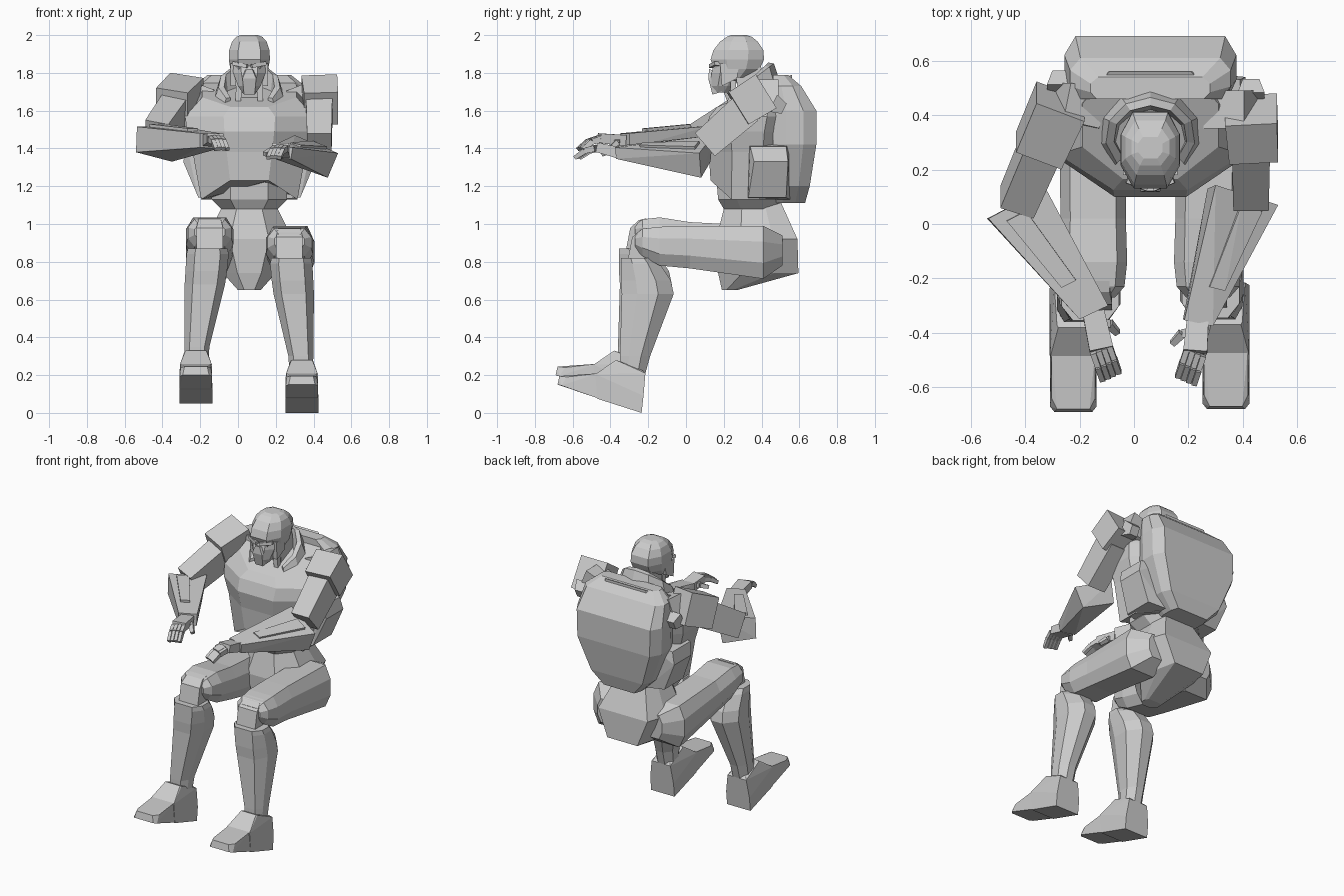
import bpy, bmesh, math
from mathutils import Vector as V

if "Cube" in bpy.data.objects:
    bpy.data.objects.remove(bpy.data.objects["Cube"])

grey = bpy.data.materials.new("plain grey")
grey.diffuse_color = (0.6, 0.6, 0.6, 1)
grey.use_nodes = True
grey.node_tree.nodes["Principled BSDF"].inputs["Base Color"].default_value = grey.diffuse_color
CX = 0.06  # body midline


def finish(name, bm):
    bmesh.ops.recalc_face_normals(bm, faces=bm.faces)
    me = bpy.data.meshes.new(name)
    bm.to_mesh(me)
    bm.free()
    me.materials.append(grey)
    ob = bpy.data.objects.new(name, me)
    bpy.context.collection.objects.link(ob)
    return ob


def loft(name, rings):
    """Skin rings of equal point count and cap both ends."""
    bm = bmesh.new()
    vs = [[bm.verts.new(p) for p in r] for r in rings]
    n = len(vs[0])
    for a, b in zip(vs, vs[1:]):
        for i in range(n):
            j = (i + 1) % n
            bm.faces.new((a[i], a[j], b[j], b[i]))
    bm.faces.new(vs[0])
    bm.faces.new(vs[-1])
    return finish(name, bm)


def hull(name, pts):
    bm = bmesh.new()
    for p in pts:
        bm.verts.new(p)
    bmesh.ops.convex_hull(bm, input=bm.verts)
    bmesh.ops.dissolve_limit(bm, angle_limit=0.06, verts=bm.verts, edges=bm.edges)
    return finish(name, bm)


def stack(name, stations, axis="z", cf=0.5, cb=0.4, arch=0, tilt=0):
    """Eight-sided sections (pos, centre x, half width, low, high) along z or y.
    cf, cb: share of the width cut off the low and high corners.
    arch: lift of the first section's front; tilt: rise of the last one to the back."""
    rings = []
    for m, (t, cx, w, lo, hi) in enumerate(stations):
        d = hi - lo
        a, b, k = w * (1 - cf), w * (1 - cb), 0.3
        sec = [(-a, lo), (a, lo), (w, lo + k * d), (w, hi - k * d),
               (b, hi), (-b, hi), (-w, hi - k * d), (-w, lo + k * d)]
        up = [arch if m == 0 and i < 2 else tilt * (s - lo) / d if m == len(stations) - 1 else 0
              for i, (x, s) in enumerate(sec)]
        rings.append([(cx + x, s, t + u) if axis == "z" else (cx + x, t, s) for (x, s), u in zip(sec, up)])
    return loft(name, rings)


def beam(name, p, q, s0, s1, side=(1, 0, 0)):
    """Tapered box from p to q; s0, s1 = (width, height) at each end."""
    p, q = V(p), V(q)
    d = (q - p).normalized()
    up = V(side).cross(d).normalized()
    sd = d.cross(up)
    return loft(name, [[c + sd * (x * w / 2) + up * (z * h / 2)
                        for x, z in ((-1, -1), (1, -1), (1, 1), (-1, 1))]
                       for c, (w, h) in ((p, s0), (q, s1))])


# --- torso, pack and pelvis
stack("chest", [(1.13, CX, .255, .13, .50), (1.38, CX, .30, .12, .53), (1.49, CX, .33, .10, .55),
                (1.57, CX, .34, .125, .56), (1.62, CX, .25, .165, .56)], cf=.6, arch=.1, tilt=.17)
stack("abdomen", [(1.08, CX, .15, .20, .50), (1.13, CX, .20, .17, .50), (1.25, CX, .20, .16, .50)])
stack("back_pack", [(1.11, CX, .13, .46, .63), (1.20, CX, .22, .46, .655), (1.42, CX, .31, .46, .69),
                    (1.60, CX, .316, .46, .69), (1.73, CX, .295, .46, .61), (1.79, CX, .22, .46, .54)], cf=.1, cb=.13)
for s, side in ((-1, "left"), (1, "right")):
    hull("rib_block_" + side, [(CX + s * x, y, z) for x, y, z in
         ((.33, .34, 1.41), (.33, .53, 1.41), (.27, .33, 1.14), (.27, .53, 1.14), (.35, .36, 1.33), (.35, .54, 1.33),
          (.15, .31, 1.44), (.15, .56, 1.44), (.15, .31, 1.13), (.15, .55, 1.13))])
stack("pelvis", [(.65, CX, .06, .19, .27), (.74, CX, .14, .17, .595), (.92, CX, .23, .16, .59),
                 (1.12, CX, .13, .21, .50)], cf=.55, cb=.2)

# --- collar: open ring, high at the back
rings = []
for i in range(9):
    a = math.radians(-132 + 33 * i)
    sx, cy = math.sin(a), math.cos(a)
    f = (cy + .67) / 1.67
    top = 1.665 + .185 * f
    rings.append([(CX + sx * r, .32 + cy * (r - .02), z) for r, z in
                  ((.12, top - .12), (.21, top - .13), (.165, top), (.135, top + .005))])
loft("collar", rings)
beam("neck", (CX, .36, 1.60), (CX, .33, 1.82), (.14, .14), (.13, .14))
for s in (-1, 1):
    beam("neck_hose", (CX + s * .06, .25, 1.60), (CX + s * .055, .25, 1.76), (.03, .03), (.03, .03))

# --- head
stack("skull", [(1.775, CX, .08, .20, .32), (1.82, CX, .10, .15, .39), (1.87, CX, .109, .13, .413),
                (1.92, CX, .107, .145, .41), (1.965, CX, .092, .18, .38), (1.99, CX, .07, .215, .35),
                (2.0, CX, .045, .24, .32)], cf=.45)
stack("face_mask", [(1.695, CX, .035, .145, .22), (1.73, CX, .06, .13, .26), (1.80, CX, .085, .135, .29),
                    (1.84, CX, .09, .145, .29)], cf=.5)
hull("mouth_guard", [(CX + x, y, z) for s in (-1, 1) for x, y, z in
     ((s * .028, .14, 1.685), (s * .036, .118, 1.77), (s * .015, .122, 1.82), (s * .04, .19, 1.70), (s * .045, .19, 1.80))])
for s in (-1, 1):
    beam("brow", (CX + s * .01, .135, 1.835), (CX + s * .085, .165, 1.85), (.03, .02), (.03, .02), (0, 1, 0))
    hull("cheek_guard", [(CX + s * x, y, z) for x in (.07, .1) for y, z in
         ((.18, 1.85), (.28, 1.84), (.27, 1.77), (.19, 1.73))])

# --- arms: shoulder, pad end, elbow, forearm corners (elbow then wrist), hand line
arms = {
    "right": dict(p=(.43, .42, 1.70), q=(.44, .275, 1.61), e=(.43, .10, 1.42),
                  elbow=((.30, .143, 1.47), (.53, .07, 1.375), (.475, .08, 1.245), (.27, .13, 1.33)),
                  wrist=((.185, -.353, 1.415), (.29, -.375, 1.405), (.28, -.37, 1.345), (.18, -.35, 1.35)),
                  palm=(.225, -.47, 1.405), tip=(.19, -.575, 1.355), thumb=(.14, -.44, 1.37)),
    "left": dict(p=(-.27, .45, 1.69), q=(-.35, .27, 1.615), e=(-.43, .08, 1.47),
                 elbow=((-.325, .132, 1.52), (-.535, .02, 1.515), (-.54, .02, 1.38), (-.35, .11, 1.33)),
                 wrist=((-.095, -.30, 1.48), (-.20, -.35, 1.48), (-.20, -.35, 1.405), (-.10, -.30, 1.40)),
                 palm=(-.12, -.46, 1.455), tip=(-.085, -.56, 1.40), thumb=(-.06, -.40, 1.40)),
}
for side, d in arms.items():
    p, q, e = V(d["p"]), V(d["q"]), V(d["e"])
    beam("shoulder_pad_" + side, p, q, (.19, .21), (.18, .20))
    beam("upper_arm_" + side, p.lerp(e, .3), e, (.14, .18), (.13, .16))
    beam("shoulder_cap_" + side, p + V((0, .04, -.06)), p + V((0, .10, -.09)), (.10, .10), (.06, .06))
    beam("shoulder_joint_" + side, p, (CX + (p.x - CX) * .6, .42, 1.64), (.14, .14), (.14, .14), (0, 1, 0))
    hull("forearm_" + side, d["elbow"] + d["wrist"])
    # raised panel on the upper face of the forearm
    E, W = [V(v) for v in d["elbow"][:2]], [V(v) for v in d["wrist"][:2]]
    n = (E[1] - E[0]).cross(W[0] - E[0]).normalized()
    n = n if n.z > 0 else -n
    face = [E[0].lerp(E[1], u).lerp(W[0].lerp(W[1], u), t) for t, u in ((.08, .45), (.08, .8), (.72, .8), (.72, .4))]
    hull("forearm_panel_" + side, [c + n * h for c in face for h in (-.01, .016)])
    # hand with four close fingers and a thumb
    w = sum((V(v) for v in d["wrist"]), V()) / 4
    palm, tip, thumb = V(d["palm"]), V(d["tip"]), V(d["thumb"])
    beam("palm_" + side, w, palm, (.08, .06), (.088, .05))
    for k in (-1.5, -.5, .5, 1.5):
        o = V((k * .02, k * .009 * (1 if side == "left" else -1), -abs(k) * .003))
        knuckle = palm.lerp(tip, .5) + o + V((0, 0, .012))
        beam("finger_" + side, palm + o, knuckle, (.021, .034), (.02, .03))
        beam("fingertip_" + side, knuckle, tip + o, (.02, .03), (.02, .022))
    base = w.lerp(palm, .3)
    bend = base.lerp(thumb, .6) + V((0, .02, .01))
    beam("thumb_" + side, base, bend, (.035, .035), (.03, .03))
    beam("thumb_tip_" + side, bend, thumb, (.03, .03), (.022, .022))

# --- legs: hip, knee and ankle x; vertical lift
for side, hx, kx, ax, lift, back in (("right", .28, .272, .338, 0, 0), ("left", -.15, -.15, -.223, .05, -.01)):
    stack("thigh_" + side, [(.51, hx + (CX - hx) * .25, .08, .78, .94), (.41, hx, .125, .71, .99),
                            (.02, kx, .12, .765 + lift * .5, .99 + lift * .4),
                            (-.14, kx, .125, .78 + lift, .985 + lift), (-.23, kx, .115, .83 + lift, .975 + lift),
                            (-.27, kx, .08, .87 + lift, .945 + lift)], "y", .3, .3)
    hull("kneecap_" + side, [(kx + s * x, y + back, z + lift) for s in (-1, 1) for x, y, z in
         ((.06, -.24, .97), (.07, -.285, .93), (.07, -.31, .80), (.06, -.20, .98), (.07, -.18, .78))])
    stack("shin_" + side, [(z + lift, kx + (ax - kx) * t, w, f + back, b + back) for z, t, w, f, b in
          ((.21, .95, .062, -.35, -.215), (.30, .92, .066, -.35, -.19), (.63, .35, .107, -.34, -.065),
           (.70, .25, .11, -.345, -.08), (.79, .15, .112, -.345, -.14), (.82, .15, .105, -.345, -.17))], cf=.4, cb=.6)
    # foot in side outline, tilted toe up
    def shoe(name, pts):
        hull(name, [(ax + s * w, y + back, z + lift) for s in (-1, 1) for w, y, z in pts])
    shoe("heel_" + side, ((.06, -.36, .275), (.07, -.215, .21), (.087, -.235, 0), (.087, -.47, .075),
                          (.085, -.48, .205), (.087, -.225, .09), (.055, -.37, .28), (.055, -.23, .225)))
    shoe("toe_" + side, ((.086, -.46, .075), (.08, -.46, .21), (.086, -.66, .145), (.07, -.68, .15),
                         (.06, -.67, .195), (.08, -.63, .19)))
